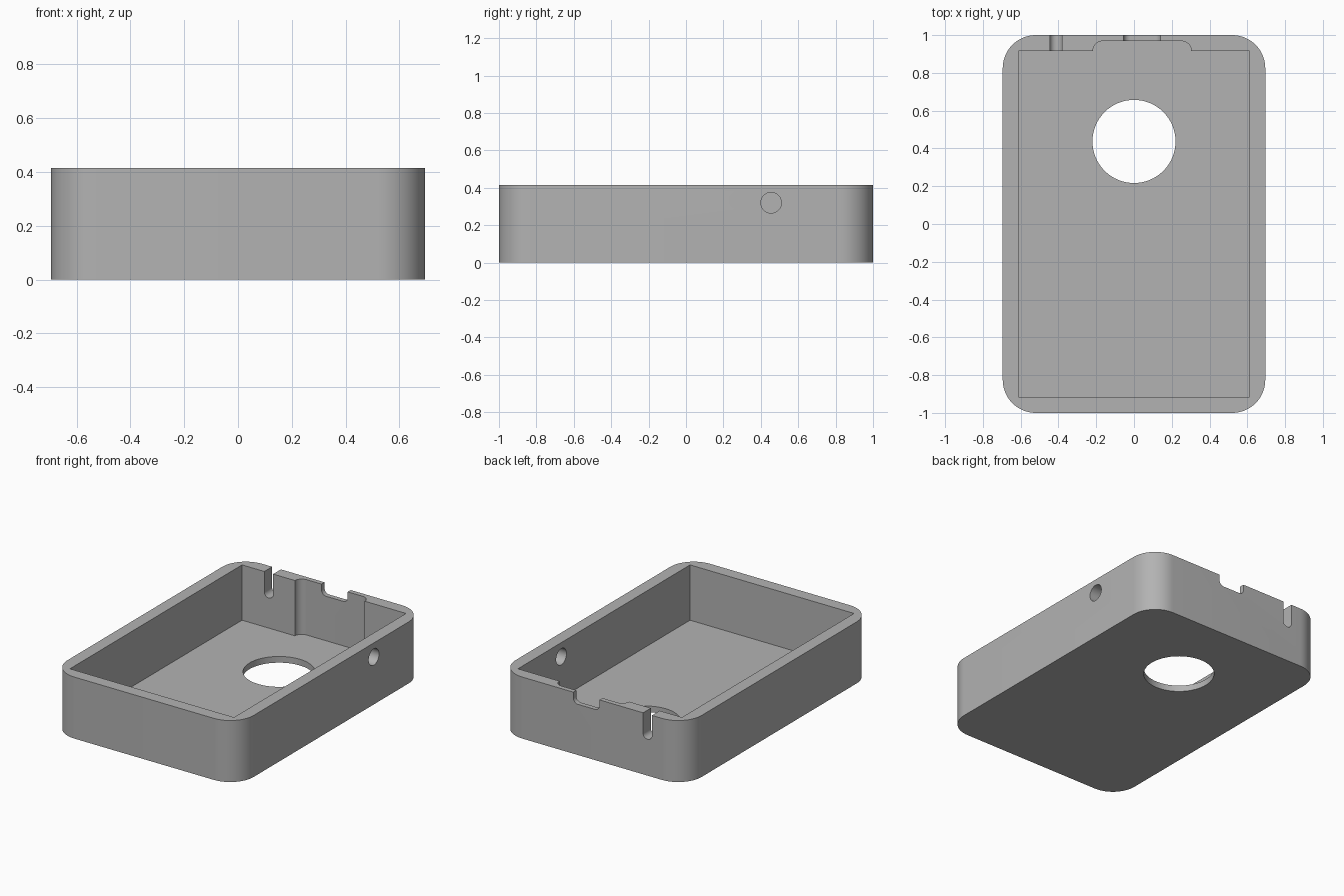
import bpy, math
from mathutils import Matrix, Vector

cube = bpy.data.objects.get("Cube")
if cube:
    bpy.data.objects.remove(cube, do_unlink=True)

WIDTH, LENGTH, HEIGHT = 1.39, 2.0, 0.415
WALL, FLOOR = 0.083, 0.042
OVER = 0.1  # how far cutters overshoot the surfaces

grey = bpy.data.materials.new("plain grey")
grey.use_nodes = True
colour = (0.45, 0.45, 0.45, 1)
grey.diffuse_color = colour
grey.node_tree.nodes["Principled BSDF"].inputs["Base Color"].default_value = colour


def rounded_rect(cx, cy, w, h, r, steps=12):
    """Counter-clockwise outline; r = 0 gives plain corners."""
    if r == 0:
        steps = 0
    points = []
    for i, (sx, sy) in enumerate([(1, 1), (-1, 1), (-1, -1), (1, -1)]):
        for k in range(steps + 1):
            a = math.pi / 2 * (i + (k / steps if steps else 0))
            points.append((cx + sx * (w / 2 - r) + r * math.cos(a),
                           cy + sy * (h / 2 - r) + r * math.sin(a)))
    return points


def circle(cx, cy, r, n=64):
    return [(cx + r * math.cos(2 * math.pi * i / n),
             cy + r * math.sin(2 * math.pi * i / n)) for i in range(n)]


def prism(name, outline, low, high, axis="Z"):
    """Extrude an outline along an axis (X: outline is y,z; Y: outline is x,z)."""
    place = {"X": lambda u, v, t: (t, u, v),
             "Y": lambda u, v, t: (u, -t, v),
             "Z": lambda u, v, t: (u, v, t)}[axis]
    if axis == "Y":
        low, high = -high, -low
    n = len(outline)
    verts = [place(u, v, t) for t in (low, high) for u, v in outline]
    faces = [list(range(n))[::-1], list(range(n, 2 * n))]
    faces += [[i, (i + 1) % n, (i + 1) % n + n, i + n] for i in range(n)]
    mesh = bpy.data.meshes.new(name)
    mesh.from_pydata(verts, [], faces)
    mesh.materials.append(grey)
    obj = bpy.data.objects.new(name, mesh)
    bpy.context.collection.objects.link(obj)
    return obj


def cut(target, cutter):
    cutter.hide_render = True
    mod = target.modifiers.new(cutter.name, "BOOLEAN")
    mod.operation, mod.solver, mod.object = "DIFFERENCE", "EXACT", cutter
    bpy.context.view_layer.objects.active = target
    bpy.ops.object.modifier_apply(modifier=mod.name)
    bpy.data.objects.remove(cutter, do_unlink=True)


# Outer block with rounded upright corners
case = prism("case_body", rounded_rect(0, 0, WIDTH, LENGTH, 0.175, 16), 0, HEIGHT)
top = HEIGHT + OVER
inner_back = LENGTH / 2 - WALL

# Main cavity and the shallow recess in the back wall
cut(case, prism("cavity", rounded_rect(0, 0, WIDTH - 2 * WALL, LENGTH - 2 * WALL, 0), FLOOR, top))
cut(case, prism("back_recess", rounded_rect(0.043, 0.868, 0.52, 0.2, 0.05), FLOOR, top))

# Round opening through the floor
cut(case, prism("floor_opening", circle(0, 0.437, 0.22), -OVER, FLOOR + OVER))

# Round opening through the +x side wall
cut(case, prism("side_opening", circle(0.455, 0.32, 0.055, 48),
                WIDTH / 2 - WALL - OVER, WIDTH / 2 + OVER, "X"))

# Cable slot and connector notch in the back wall
for name, x, width, bottom, radius in (("cable_slot", -0.413, 0.066, 0.245, 0.0325),
                                       ("connector_notch", 0.043, 0.195, 0.342, 0.035)):
    outline = rounded_rect(x, (bottom + top) / 2, width, top - bottom, radius)
    cut(case, prism(name, outline, inner_back - OVER, LENGTH / 2 + OVER, "Y"))

# Smooth the rounded walls, keep the edges sharp
bpy.ops.object.select_all(action="DESELECT")
case.select_set(True)
bpy.context.view_layer.objects.active = case
bpy.ops.object.shade_smooth_by_angle(angle=math.radians(30))
